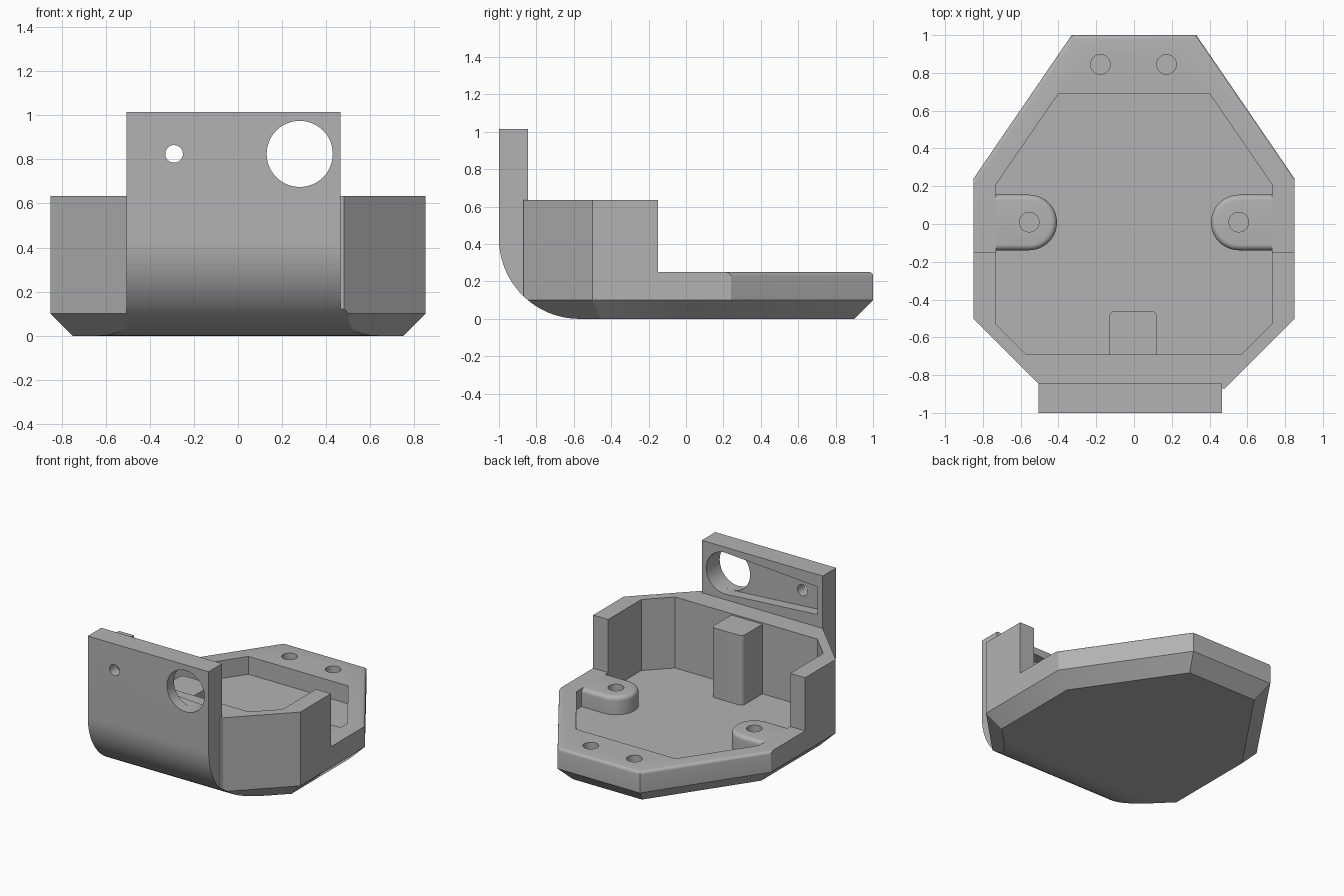
import bpy, bmesh, math
from mathutils import Vector, Matrix

if "Cube" in bpy.data.objects:
    bpy.data.objects.remove(bpy.data.objects["Cube"])

grey = bpy.data.materials.new("plain_grey")
grey.use_nodes = True
grey.diffuse_color = (0.45, 0.45, 0.45, 1)
grey.node_tree.nodes["Principled BSDF"].inputs["Base Color"].default_value = (0.45, 0.45, 0.45, 1)


def inset(poly, d):
    """Move every side of a counter-clockwise outline inward by d."""
    out = []
    for i, p in enumerate(poly):
        p, a, b = Vector(p), Vector(poly[i - 1]), Vector(poly[(i + 1) % len(poly)])
        e, f = (p - a).normalized(), (b - p).normalized()
        m, n = Vector((-e.y, e.x)), Vector((-f.y, f.x))
        out.append(p + (m + n) * d / (1 + m.dot(n)))
    return out


def solid(name, poly, levels, matrix=Matrix()):
    """Stack an outline through (height, inset) levels into a closed solid."""
    bm = bmesh.new()
    rings = [[bm.verts.new((p[0], p[1], z)) for p in inset(poly, d)] for z, d in levels]
    for low, high in zip(rings, rings[1:]):
        for i in range(len(poly)):
            bm.faces.new((low[i - 1], low[i], high[i], high[i - 1]))
    bm.faces.new(rings[0][::-1])
    bm.faces.new(rings[-1])
    bm.transform(matrix)
    bmesh.ops.recalc_face_normals(bm, faces=bm.faces)
    mesh = bpy.data.meshes.new(name)
    bm.to_mesh(mesh)
    bm.free()
    mesh.materials.append(grey)
    ob = bpy.data.objects.new(name, mesh)
    bpy.context.collection.objects.link(ob)
    return ob


def combine(ob, tool, operation):
    mod = ob.modifiers.new("combine", "BOOLEAN")
    mod.operation, mod.object, mod.solver = operation, tool, "EXACT"
    bpy.context.view_layer.objects.active = ob
    bpy.ops.object.modifier_apply(modifier=mod.name)
    bpy.data.objects.remove(tool)


def rect(x0, x1, y0, y1):
    return [(x0, y0), (x1, y0), (x1, y1), (x0, y1)]


def arc(x, y, r, start, end, steps):
    angles = [math.radians(start + (end - start) * i / steps) for i in range(steps + 1)]
    return [(x + r * math.cos(a), y + r * math.sin(a)) for a in angles]


def circle(x, y, r):
    return arc(x, y, r, 0, 352.5, 47)


def mirrored(half):
    return half + [(-x, y) for x, y in reversed(half)]


# Local (x, y, z) -> world (x, -z, y) for the upright plate, and (z, x, y) for the side profile
UPRIGHT = Matrix(((1, 0, 0, 0), (0, 0, -1, 0), (0, 1, 0, 0), (0, 0, 0, 1)))
SIDEWAYS = Matrix(((0, 0, 1, 0), (1, 0, 0, 0), (0, 1, 0, 0), (0, 0, 0, 1)))

# Tray body with a chamfered underside
outline = mirrored([(0.48, -0.87), (0.85, -0.5), (0.85, 0.24), (0.33, 1)])
body = solid("tray_housing", outline, [(-0.05, 0.15), (0.1, 0), (0.635, 0)])

# Lower rim at the rear with a softened edge
combine(body, solid("rear_cut", rect(-2, 2, -0.15, 2), [(0.25, 0), (2, 0)]), "DIFFERENCE")
bm = bmesh.new()
bm.from_mesh(body.data)
rim = [e for e in bm.edges if all(abs(v.co.z - 0.25) < 0.001 for v in e.verts)
       and max(v.co.y for v in e.verts) > 0.95]
bmesh.ops.bevel(bm, geom=rim, offset=0.02, segments=4, profile=0.5, affect="EDGES")
bm.to_mesh(body.data)
bm.free()

# Upright front plate and its foot, rounded under by the side profile
combine(body, solid("foot", rect(-0.505, 0.465, -1.1, -0.5), [(-0.1, 0), (0.3, 0)]), "UNION")
combine(body, solid("front_plate", rect(-0.505, 0.465, -1.1, -0.845), [(-0.1, 0), (1.015, 0)]), "UNION")
profile = arc(-0.57, 0.43, 0.43, 180, 270, 24) + [(1.5, 0), (1.5, 1.5), (-1, 1.5)]
combine(body, solid("side_profile", profile, [(-1.5, 0), (1.5, 0)], SIDEWAYS), "INTERSECT")

# Cavity
cavity = mirrored([(0.57, -0.69), (0.73, -0.53), (0.73, 0.21), (0.4, 0.69)])
combine(body, solid("cavity", cavity, [(0.12, 0), (0.9, 0)]), "DIFFERENCE")

# Inner post with rounded rear corners
post = [(-0.13, -0.76), (0.12, -0.76)] + arc(0.09, -0.49, 0.03, 0, 90, 5) + arc(-0.1, -0.49, 0.03, 90, 180, 5)
combine(body, solid("post", post, [(0.06, 0), (0.625, 0)]), "UNION")

# Rounded screw tabs on both sides
fillet = [(0.25 - 0.03 * (1 - math.sin(a)), 0.03 * (1 - math.cos(a)))
          for a in (math.radians(15 * i) for i in range(7))]
for side in (0, 180):
    tab = arc(0.555, 0.008, 0.147, 90, 270, 24) + [(0.79, -0.139), (0.79, 0.155)]
    if side:
        tab = [(-x, y) for x, y in reversed(tab)]
    combine(body, solid("screw_tab", tab, [(0.06, 0)] + fillet), "UNION")

# Screw holes
for x, y in ((-0.555, 0.01), (0.555, 0.01), (-0.178, 0.845), (0.172, 0.845)):
    combine(body, solid("screw_hole", circle(x, y, 0.052), [(0.13, 0), (0.5, 0)]), "DIFFERENCE")

# Tapered pocket behind the plate, then the two through holes
pocket = arc(0.28, 0.825, 0.15, -96, 96, 28) + [(-0.465, 0.925), (-0.465, 0.725)]
combine(body, solid("pocket", pocket, [(0.7, 0), (0.92, 0)], UPRIGHT), "DIFFERENCE")
for x, r in ((0.28, 0.15), (-0.29, 0.04)):
    combine(body, solid("plate_hole", circle(x, 0.825, r), [(0.7, 0), (1.2, 0)], UPRIGHT), "DIFFERENCE")

bpy.ops.object.select_all(action="DESELECT")
body.select_set(True)
bpy.context.view_layer.objects.active = body
bpy.ops.object.shade_smooth_by_angle(angle=math.radians(25))
